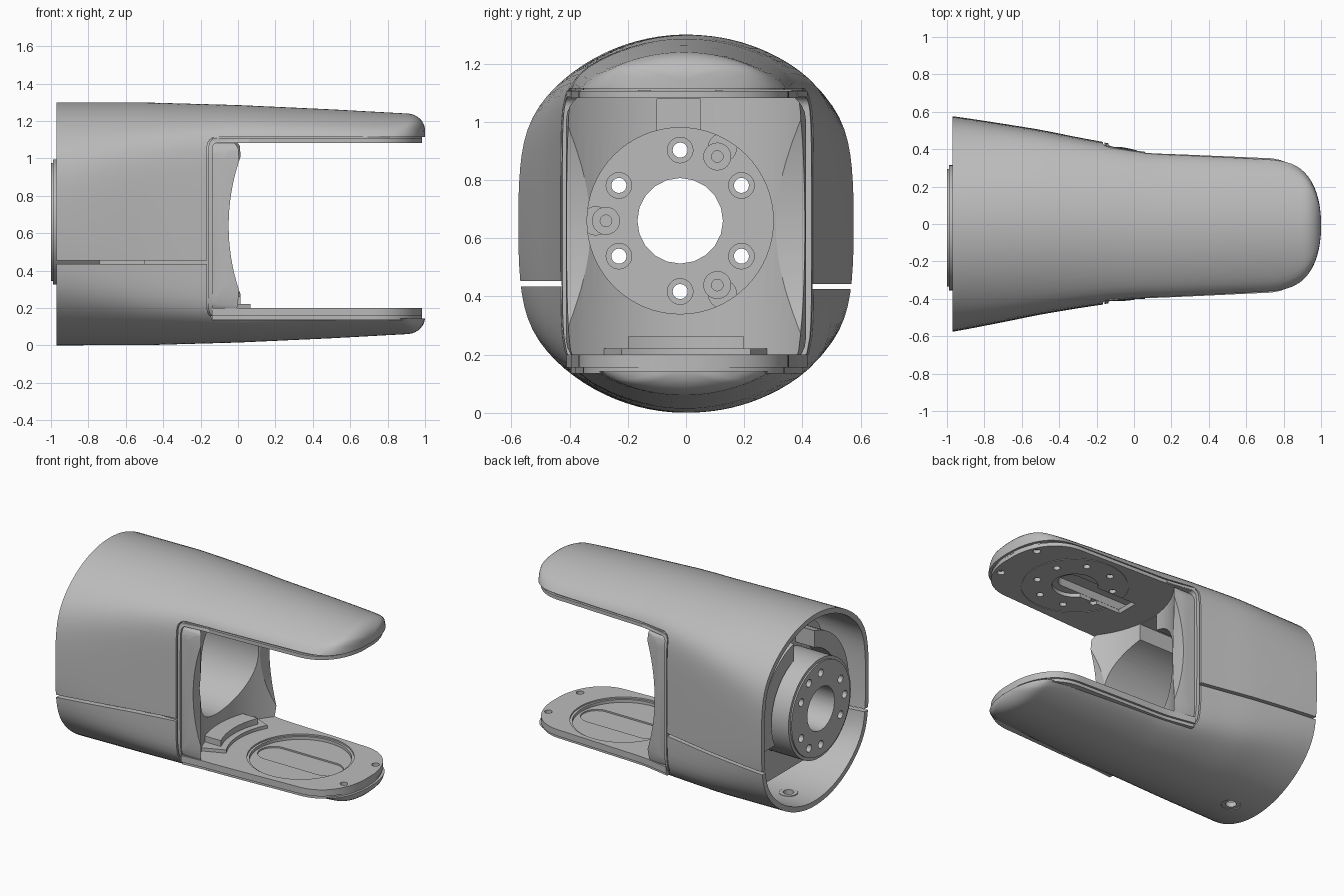
import bpy, bmesh, math

if "Cube" in bpy.data.objects:
    bpy.data.objects.remove(bpy.data.objects["Cube"])

grey = bpy.data.materials.new("light grey metal")
grey.use_nodes = True
grey.diffuse_color = (0.5, 0.5, 0.5, 1)
grey.node_tree.nodes["Principled BSDF"].inputs["Base Color"].default_value = (0.5, 0.5, 0.5, 1)

MID = 0.65            # height of the shell axis
HUB = (-0.02, 0.66)   # hub centre in y, z
JOINT = 0.47          # x of the joint axis in the fork
FLANGE = -0.7         # x of the flange face at the end of the bore
AXES = {"x": lambda u, v, d: (d, u, v),
        "y": lambda u, v, d: (u, d, v),
        "z": lambda u, v, d: (u, v, d)}


def loft(name, rings):
    """Closed solid through rings of equal point count."""
    bm = bmesh.new()
    rows = [[bm.verts.new(p) for p in ring] for ring in rings]
    n = len(rows[0])
    for a, b in zip(rows, rows[1:]):
        for i in range(n):
            j = (i + 1) % n
            bm.faces.new((a[i], a[j], b[j], b[i]))
    bm.faces.new(rows[0][::-1])
    bm.faces.new(rows[-1])
    bmesh.ops.recalc_face_normals(bm, faces=bm.faces)
    mesh = bpy.data.meshes.new(name)
    bm.to_mesh(mesh)
    bm.free()
    obj = bpy.data.objects.new(name, mesh)
    bpy.context.collection.objects.link(obj)
    mesh.materials.append(grey)
    return obj


def prism(name, axis, pts, a, b):
    return loft(name, [[AXES[axis](u, v, d) for u, v in pts] for d in (a, b)])


def circle(cu, cv, r, n=48):
    return [(cu + r * math.cos(i * math.tau / n), cv + r * math.sin(i * math.tau / n)) for i in range(n)]


def rounded(u0, u1, v0, v1, r, n=6):
    pts = []
    corners = ((u1 - r, v1 - r), (u0 + r, v1 - r), (u0 + r, v0 + r), (u1 - r, v0 + r))
    for q, (cu, cv) in enumerate(corners):
        for i in range(n + 1):
            t = (q + i / n) * math.pi / 2
            pts.append((cu + r * math.cos(t), cv + r * math.sin(t)))
    return pts


def polar(r, deg, c=HUB):
    t = math.radians(deg)
    return c[0] + r * math.cos(t), c[1] + r * math.sin(t)


def combine(obj, tool, op="DIFFERENCE"):
    mod = obj.modifiers.new("cut", "BOOLEAN")
    mod.operation, mod.solver, mod.object = op, "EXACT", tool
    dg = bpy.context.evaluated_depsgraph_get()
    mesh = bpy.data.meshes.new_from_object(obj.evaluated_get(dg))
    obj.modifiers.clear()
    obj.data = mesh
    bpy.data.objects.remove(tool)


def drill(obj, axis, cu, cv, r, a, b, n=24):
    combine(obj, prism("cutter", axis, circle(cu, cv, r, n), a, b))


def box_cut(obj, x0, x1, y0, y1, z0, z1):
    combine(obj, prism("cutter", "z", [(x0, y0), (x1, y0), (x1, y1), (x0, y1)], z0, z1))


def lerp(table, x):
    for (x0, a), (x1, b) in zip(table, table[1:]):
        if x <= x1:
            return a + (b - a) * (x - x0) / (x1 - x0)
    return table[-1][1]


def half_width(x):
    w = lerp([(-1.1, .605), (-.97, .582), (-.6, .513), (-.3, .457), (-.12, .427), (.05, .404), (.3, .394), (.7, .376)], x)
    if x > 0.7:
        w *= max(0, 1 - ((x - 0.7) / 0.3) ** 2.3) ** (1 / 2.3)
    return max(w, 0.02)


def centre_y(x):
    return lerp([(-1.1, 0), (-.97, 0), (-.5, .01), (-.15, .004), (.1, -.009), (1.1, -.007)], x)


def radius(x):
    r = lerp([(-1.1, .65), (-.5, .649), (0, .635), (.5, .612), (.9, .59)], x)
    if x > 0.9:
        r -= 0.09 * (1 - math.sqrt(max(0, 1 - ((x - 0.9) / 0.1) ** 2)))
    return r


# Shell section: a circle softly clipped by flat sides
def section(x, inset=0.0, n=96, k=16):
    w, R = max(half_width(x) - inset, 0.01), radius(x) - inset
    ring = []
    for i in range(n):
        t = (i + 0.5) * math.tau / n
        cy, cz = w * math.cos(t), R * math.sin(t)
        length = math.hypot(cy, cz)
        cy, cz = cy / length, cz / length
        r = (R ** -k + (abs(cy) / w) ** k) ** (-1 / k)
        ring.append((x, centre_y(x) + r * cy, MID + r * cz))
    return ring


def stations(start, end):
    body = [start + (0.7 - start) * i / 26 for i in range(26)]
    return body + [0.7 + (end - 0.7) * math.sin(i / 16 * math.pi / 2) for i in range(17)]


def hull(name, inset, start, end):
    return loft(name, [section(x, inset) for x in stations(start, end)])


# Outer shell: hollow loft with a fork opening and a parting gap
shell = hull("outer_shell", 0, -0.97, 1.0)
combine(shell, hull("cutter", 0.035, -1.05, 0.95))
combine(shell, prism("cutter", "y", rounded(-0.165, 1.3, 0.143, 1.115, 0.05), -1, 1))
box_cut(shell, -1.1, -0.16, -1, -0.3, 0.435, 0.453)
box_cut(shell, -1.1, -0.16, 0.3, 1, 0.425, 0.443)
drill(shell, "z", -0.77, 0, 0.06, -0.1, 0.2)
screw = prism("shell_screw_sleeve", "z", circle(-0.77, 0, 0.058), 0.006, 0.04)
drill(screw, "z", -0.77, 0, 0.034, -0.1, 0.3)

# Inner casting: curved mouth, pocket swept about the joint axis, round bore
casting = prism("inner_casting", "x", rounded(-0.412, 0.412, 0.155, 1.105, 0.1), -0.5, 0.1)
combine(casting, prism("cutter", "y", circle(1.05, 0.64, 1.1, 160), -1, 1))
combine(casting, prism("cutter", "z", circle(JOINT, -0.01, 0.61, 128), 0.2, 1.082))
drill(casting, "x", *HUB, 0.32, -0.6, 0, 64)
box_cut(casting, -0.45, 0.2, -0.1, 0.05, 0.9, 1.078)
combine(casting, hull("trim", 0.008, -0.9, 0.9), "INTERSECT")

# Rim framing the fork opening on both sides
for side, s in (("right", -1), ("left", 1)):
    rim = prism(side + "_opening_rim", "y", rounded(-0.157, 0.2, 0.15, 1.108, 0.045), s * 0.36, s * 0.46)
    combine(rim, prism("cutter", "y", rounded(-0.137, 0.5, 0.172, 1.086, 0.035), -1, 1))
    box_cut(rim, 0.06, 1, -1, 1, 0, 2)
    combine(rim, hull("trim", 0.002, -0.9, 0.9), "INTERSECT")


# Fork plates follow the shell outline
def plate(name, inset, z0, z1):
    left, right = [], []
    for x in stations(-0.14, 0.985):
        w = max(half_width(x + 0.012) - inset, 0.015)
        left.append((x, centre_y(x) + w))
        right.append((x, centre_y(x) - w))
    return prism(name, "z", left + right[::-1], z0, z1)


def cable_slot():
    return prism("cutter", "z", rounded(-0.4, JOINT + 0.1, -0.085, 0.065, 0.07), 1, 1.16)


lower = plate("lower_fork_plate", 0.015, 0.156, 0.2)
drill(lower, "z", JOINT, 0, 0.33, 0.19, 0.3, 64)
drill(lower, "z", JOINT, 0, 0.315, 0.17, 0.3, 64)
combine(lower, prism("cutter", "z", rounded(0.17, 0.77, -0.1, 0.1, 0.099, 10), 0.16, 0.3))
upper = plate("upper_fork_plate", 0.015, 1.082, 1.106)
ring = prism("cutter", "z", circle(JOINT, 0, 0.33, 64), 1.0, 1.086)
drill(ring, "z", JOINT, 0, 0.322, 0.9, 1.2, 64)
combine(upper, ring)
combine(upper, cable_slot())
drill(upper, "z", JOINT, 0, 0.14, 1, 1.2, 48)
for i in range(8):
    u, v = polar(0.24, i * 45 + 22.5, (JOINT, 0))
    drill(upper, "z", u, v, 0.022, 1, 1.2, 16)
for p in (lower, upper):
    for s in (-1, 1):
        drill(p, "z", 0.915, s * 0.17, 0.024, 0, 2, 16)

# Thin gaskets between shell and plates, and the upper cable channel
plate("lower_gasket", 0.03, 0.135, 0.157)
combine(plate("upper_gasket", 0.03, 1.107, 1.12), cable_slot())
channel = prism("cable_channel", "z", rounded(-0.35, JOINT + 0.11, -0.095, 0.075, 0.08), 1.108, 1.18)
combine(channel, cable_slot())

# Arc step on the pocket floor
step = prism("floor_step", "z", [(-0.12, -0.3), (0.12, -0.2), (0.12, 0.2), (-0.12, 0.3)], 0.19, 0.222)
drill(step, "z", JOINT, 0, 0.46, 0, 1, 64)
lip = prism("floor_step_lip", "z", [(-0.2, -0.2), (0.08, -0.2), (0.08, 0.2), (-0.2, 0.2)], 0.21, 0.262)
drill(lip, "z", JOINT, 0, 0.5, 0, 1, 64)

# Hub: flange disc at the end of the bore, rear face with bolt circle
hub = prism("hub", "x", circle(*HUB, 0.335, 64), -0.99, FLANGE)
combine(hub, prism("boss", "x", circle(*HUB, 0.315, 64), -1.0, -0.9), "UNION")
drill(hub, "x", *HUB, 0.147, -1.1, 0, 20)
for i in range(6):
    u, v = polar(0.243, i * 60 + 30)
    drill(hub, "x", u, v, 0.044, FLANGE - 0.012, 0)
    drill(hub, "x", u, v, 0.026, -1.1, 0, 16)
for i in range(3):
    u, v = polar(0.255, i * 120 + 60)
    drill(hub, "x", u, v, 0.026, -1.1, -0.9, 16)
    boss = prism("flange_boss_%d" % (i + 1), "x", circle(u, v, 0.048, 24), FLANGE, FLANGE + 0.04)
    drill(boss, "x", u, v, 0.02, FLANGE + 0.01, 0, 16)
    tab = prism("flange_tab_%d" % (i + 1), "x", circle(*polar(0.29, i * 120 + 60), 0.05), FLANGE, FLANGE + 0.03)
    drill(tab, "x", u, v, 0.046, -1, 0)

# Bracket around the hub inside the rear opening, and the bore sleeve
bracket = prism("rear_bracket", "x", circle(*HUB, 0.47, 64), -0.88, -0.7)
drill(bracket, "x", *HUB, 0.36, -1, 0, 64)
box_cut(bracket, -1, 0, -0.12, 0.1, 0.9, 1.3)
box_cut(bracket, -1, 0, -0.6, 0.6, 0.1, 0.5)
collar = prism("bore_sleeve", "x", rounded(-0.4, 0.4, 0.17, 1.1, 0.16), -0.74, -0.49)
drill(collar, "x", *HUB, 0.325, -1, 0, 64)

for obj in bpy.context.collection.objects:
    if obj.type == "MESH" and grey.name in obj.data.materials:
        obj.data.shade_smooth()
        obj.data.set_sharp_from_angle(angle=math.radians(30))
